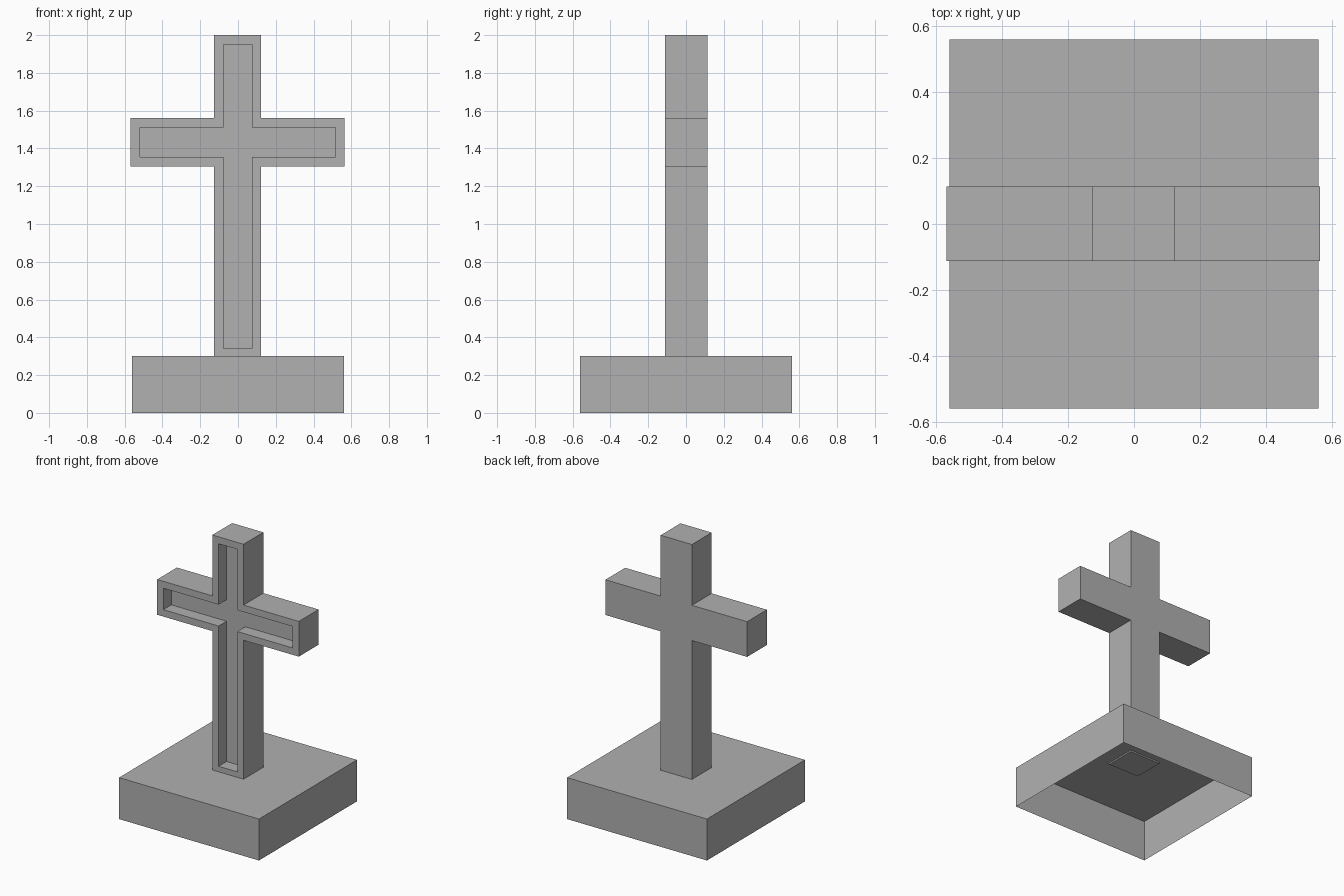
import bpy
import bmesh

if "Cube" in bpy.data.objects:
    bpy.data.objects.remove(bpy.data.objects["Cube"])

stone = bpy.data.materials.new("stone grey")
stone.use_nodes = True
GREY = (0.44, 0.44, 0.44, 1)
stone.diffuse_color = GREY
stone.node_tree.nodes["Principled BSDF"].inputs["Base Color"].default_value = GREY


def finish(name, bm):
    bmesh.ops.recalc_face_normals(bm, faces=bm.faces)
    mesh = bpy.data.meshes.new(name)
    bm.to_mesh(mesh)
    bm.free()
    mesh.materials.append(stone)
    obj = bpy.data.objects.new(name, mesh)
    bpy.context.collection.objects.link(obj)
    return obj


# Plinth: a hollow box, open underneath
HALF, HEIGHT = 0.56, 0.30
bm = bmesh.new()
bmesh.ops.create_cube(bm, size=1)
for v in bm.verts:
    v.co = (v.co.x * 2 * HALF, v.co.y * 2 * HALF, (v.co.z + 0.5) * HEIGHT)
bottom = [f for f in bm.faces if f.calc_center_median().z < 0.01]
bmesh.ops.delete(bm, geom=bottom, context='FACES_ONLY')
finish("plinth", bm)


# Cross: outline loops, joined by walls
CENTRE, POST, ARM = -0.002, 0.125, 0.567
ARM_LOW, ARM_HIGH, FOOT, TOP = 1.305, 1.56, 0.29, 2.0


def cross_loop(bm, y, inset=0.0):
    """Cross outline at depth y, shrunk by inset."""
    p, a = POST - inset, ARM - inset
    low, high = ARM_LOW + inset, ARM_HIGH - inset
    half = [(p, FOOT + inset), (p, low), (a, low),
            (a, high), (p, high), (p, TOP - inset)]
    outline = half + [(-x, z) for x, z in reversed(half)]
    return [bm.verts.new((CENTRE + x, y, z)) for x, z in outline]


bm = bmesh.new()
FRONT, BACK, GROOVE, RIM = -0.112, 0.114, 0.091, 0.05
loops = [cross_loop(bm, BACK),
         cross_loop(bm, FRONT),
         cross_loop(bm, FRONT, RIM),
         cross_loop(bm, FRONT + GROOVE, RIM)]
for a, b in zip(loops, loops[1:]):
    for i in range(len(a)):
        j = (i + 1) % len(a)
        bm.faces.new((a[i], a[j], b[j], b[i]))
bm.faces.new(loops[0])
bm.faces.new(loops[-1])
finish("cross", bm)
